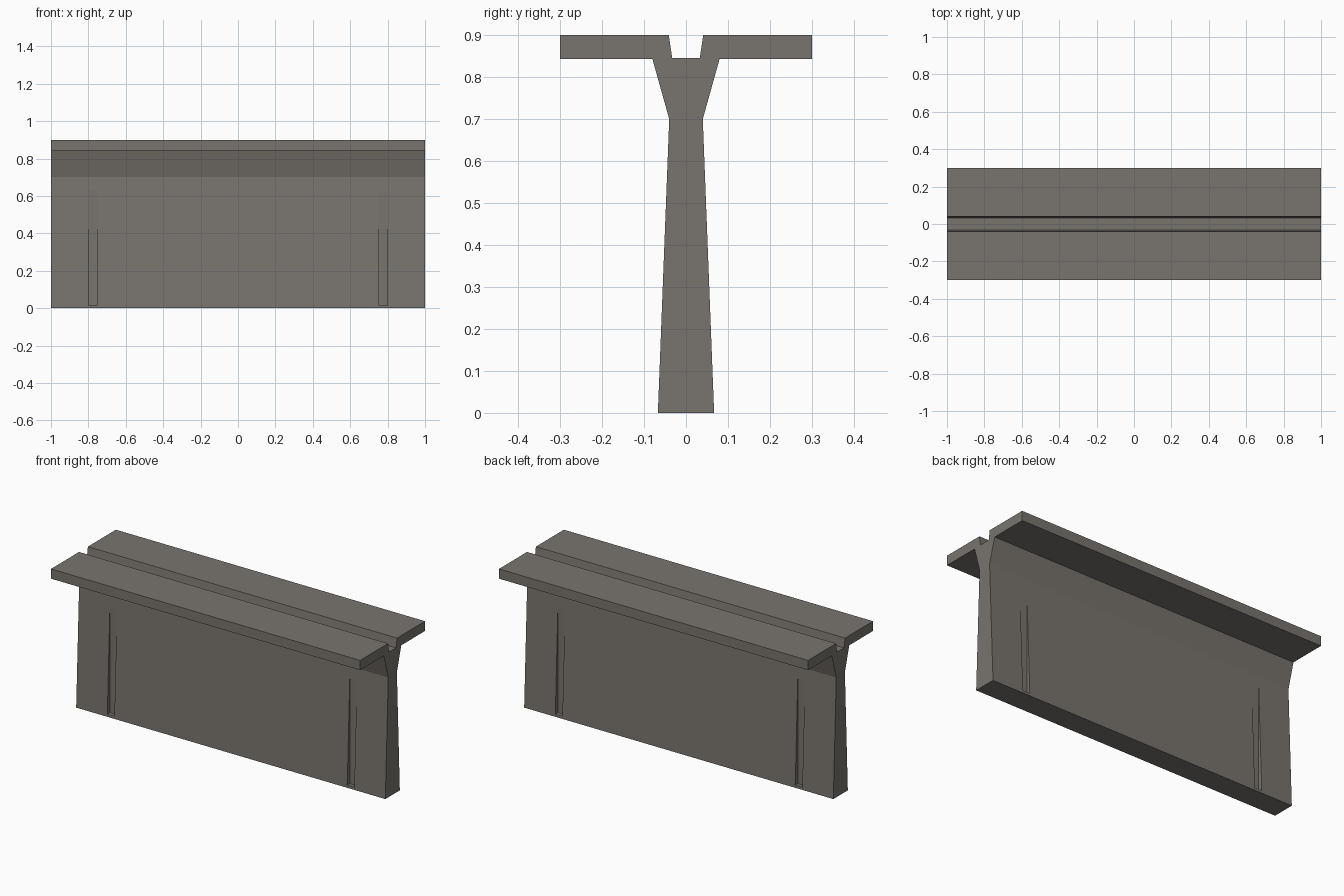
import bpy, bmesh

if "Cube" in bpy.data.objects:
    bpy.data.objects.remove(bpy.data.objects["Cube"])

concrete = bpy.data.materials.new("grey concrete")
concrete.diffuse_color = (0.19, 0.174, 0.155, 1)
concrete.use_nodes = True
concrete.node_tree.nodes["Principled BSDF"].inputs["Base Color"].default_value = concrete.diffuse_color


def make_object(name, bm):
    bmesh.ops.recalc_face_normals(bm, faces=bm.faces)
    mesh = bpy.data.meshes.new(name)
    bm.to_mesh(mesh)
    bm.free()
    mesh.materials.append(concrete)
    obj = bpy.data.objects.new(name, mesh)
    bpy.context.collection.objects.link(obj)
    return obj


# Beam: half cross-section (y, z), mirrored and extruded along x
half = [(0.067, 0), (0.04, 0.7), (0.08, 0.843), (0.3, 0.843),
        (0.3, 0.9), (0.041, 0.9), (0.033, 0.846)]
profile = half + [(-y, z) for y, z in reversed(half)]
bm = bmesh.new()
face = bm.faces.new([bm.verts.new((-1, y, z)) for y, z in profile])
ext = bmesh.ops.extrude_face_region(bm, geom=[face])
bmesh.ops.translate(bm, vec=(2, 0, 0),
                    verts=[g for g in ext["geom"] if isinstance(g, bmesh.types.BMVert)])
beam = make_object("tee_beam", bm)

# Slots: upright-backed recesses that fade out in the tapering web, both sides
bm = bmesh.new()
for sx in (-1, 1):
    for sy in (-1, 1):
        box = bmesh.ops.create_cube(bm, size=1)["verts"]
        for v in box:
            v.co.x = sx * 0.776 + v.co.x * 0.046
            v.co.y = sy * (0.1427 + v.co.y * 0.2)
            v.co.z = 0.015 if v.co.z < 0 else 0.67
cutter = make_object("slot_cutter", bm)
cutter.hide_render = True

cut = beam.modifiers.new("slots", "BOOLEAN")
cut.operation = "DIFFERENCE"
cut.solver = "EXACT"
cut.object = cutter
bpy.context.view_layer.objects.active = beam
bpy.ops.object.modifier_apply(modifier=cut.name)
bpy.data.objects.remove(cutter)
